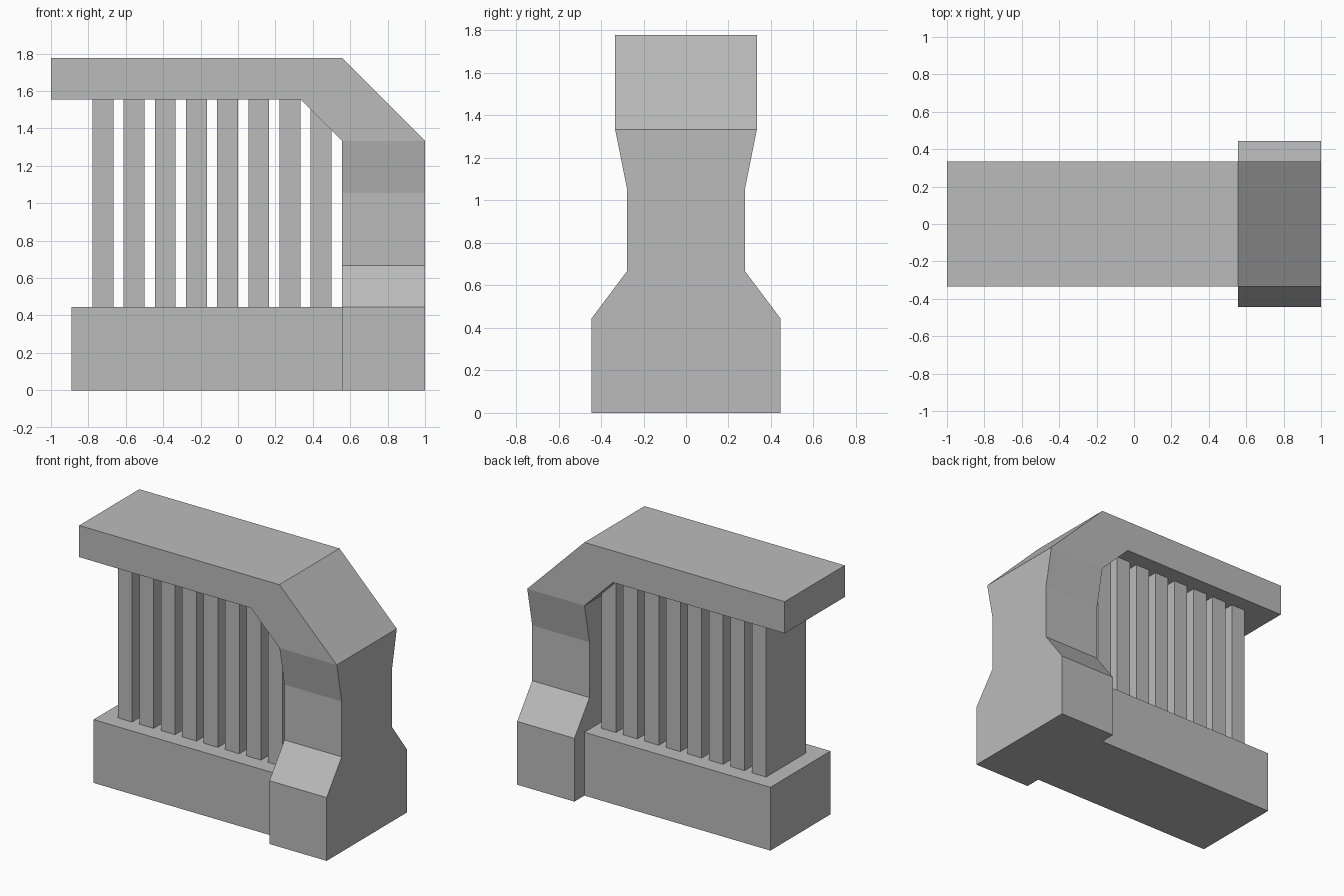
import bpy
import bmesh
from mathutils import Vector

old = bpy.data.objects.get("Cube")
if old:
    bpy.data.objects.remove(old, do_unlink=True)

# Single grey material
GREY = (0.5, 0.5, 0.5, 1)
grey = bpy.data.materials.new("plain_grey")
grey.use_nodes = True
grey.diffuse_color = GREY
grey.node_tree.nodes["Principled BSDF"].inputs["Base Color"].default_value = GREY


def extrude_profile(name, points, direction):
    """Sweep a closed outline along a direction into a solid."""
    bm = bmesh.new()
    face = bm.faces.new([bm.verts.new(p) for p in points])
    swept = bmesh.ops.extrude_face_region(bm, geom=[face])
    verts = [v for v in swept["geom"] if isinstance(v, bmesh.types.BMVert)]
    bmesh.ops.translate(bm, verts=verts, vec=Vector(direction))
    bmesh.ops.recalc_face_normals(bm, faces=bm.faces)
    mesh = bpy.data.meshes.new(name)
    bm.to_mesh(mesh)
    bm.free()
    mesh.materials.append(grey)
    obj = bpy.data.objects.new(name, mesh)
    bpy.context.collection.objects.link(obj)
    return obj


def box(name, x0, x1, half_y, z0, z1):
    outline = [(x0, -half_y, z0), (x1, -half_y, z0), (x1, -half_y, z1), (x0, -half_y, z1)]
    return extrude_profile(name, outline, (0, 2 * half_y, 0))


# All dimensions sit on a ninth-of-a-unit grid
U = 1 / 9

# Low base block
box("base", -8 * U, 5 * U, 3 * U, 0, 4 * U)

# Waisted pillar, mirrored across its depth
side = [(4, 0), (4, 4), (2.5, 6), (2.5, 9.5), (3, 12)]
outline = side + [(-y, z) for y, z in reversed(side)]
extrude_profile("pillar", [(5 * U, y * U, z * U) for y, z in outline], (4 * U, 0, 0))

# Overhanging arm with a chamfered shoulder
arm = [(-9, 14), (3, 14), (5, 12), (9, 12), (5, 16), (-9, 16)]
extrude_profile("overhead_arm", [(x * U, -3 * U, z * U) for x, z in arm], (0, 6 * U, 0))

# Row of upright fins between base and arm
for i in range(8):
    x = (-7 + 1.5 * i) * U
    box(f"fin_{i + 1}", x, x + U, 2 * U, 4 * U, 14 * U)
